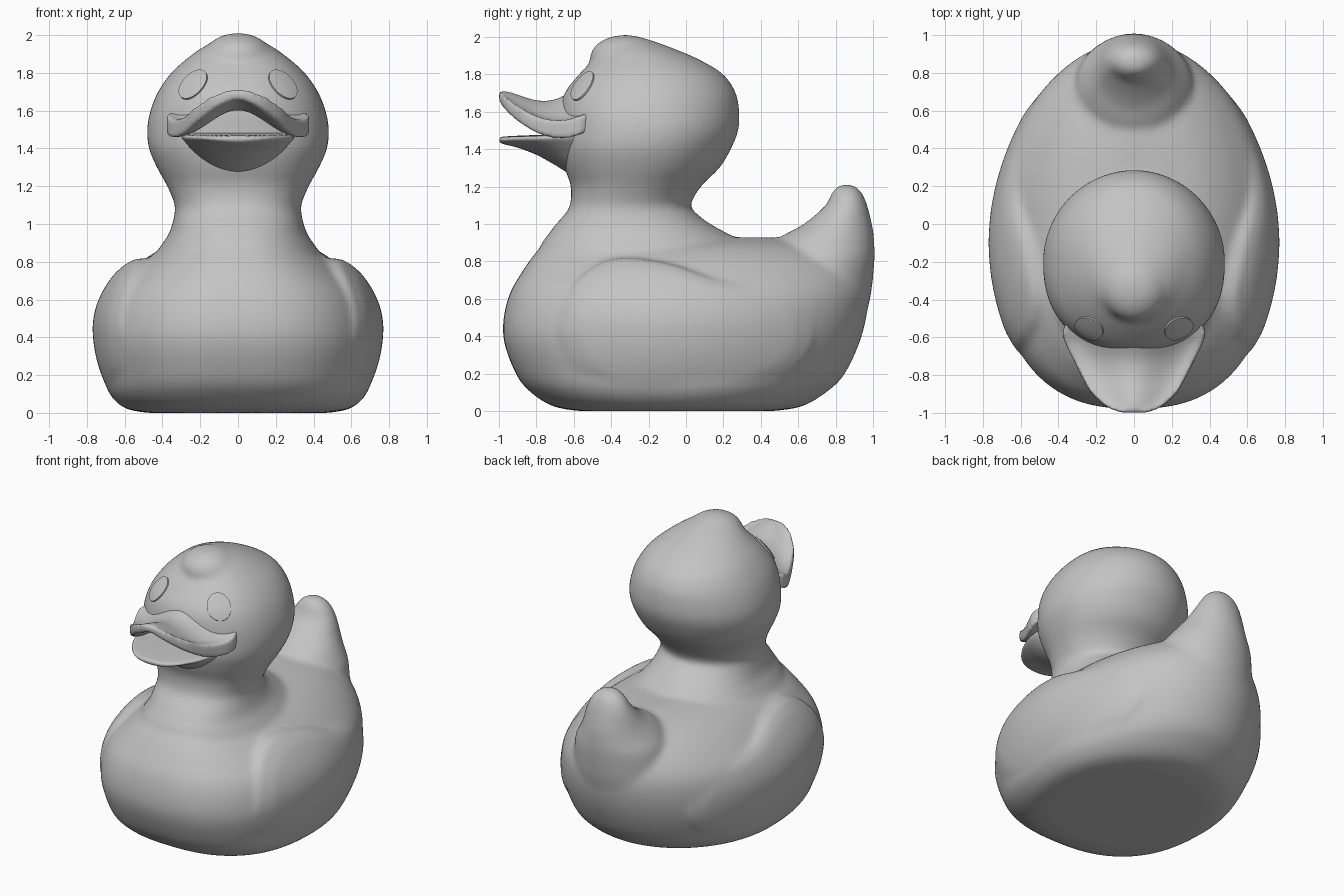
import bpy, bmesh, math
from mathutils import Vector, Matrix
from mathutils.bvhtree import BVHTree

if "Cube" in bpy.data.objects:
    bpy.data.objects.remove(bpy.data.objects["Cube"])

GREY = (0.55, 0.55, 0.55, 1)
grey = bpy.data.materials.new("plain grey")
grey.use_nodes = True
grey.diffuse_color = GREY
grey.node_tree.nodes["Principled BSDF"].inputs["Base Color"].default_value = GREY


def spline(rows, steps=6):
    """Smooth curve of tuples through the given rows."""
    rows = [Vector(r) for r in rows]
    out = []
    for i in range(len(rows) - 1):
        a, b = rows[max(i - 1, 0)], rows[i]
        c, d = rows[i + 1], rows[min(i + 2, len(rows) - 1)]
        for k in range(steps):
            t = k / steps
            out.append(0.5 * (2 * b + (c - a) * t + (2 * a - 5 * b + 4 * c - d) * t ** 2
                              + (3 * b - a - 3 * c + d) * t ** 3))
    return out + [rows[-1]]


def skin(bm, rings):
    """Closed skin over a stack of equal rings."""
    loops = [[bm.verts.new(p) for p in ring] for ring in rings]
    faces = [bm.faces.new(loops[0]), bm.faces.new(loops[-1])]
    for a, b in zip(loops, loops[1:]):
        for i in range(len(a)):
            j = (i + 1) % len(a)
            faces.append(bm.faces.new((a[i], a[j], b[j], b[i])))
    bmesh.ops.recalc_face_normals(bm, faces=faces)


def power(v, p):
    return math.copysign(abs(v) ** (2 / p), v)


ANGLES = [2 * math.pi * i / 64 for i in range(64)]


def upright(bm, rows, front, back):
    """Loft up z; rows hold height, front y, back y, half width."""
    rings = []
    for z, y0, y1, w in spline(rows):
        ring = []
        for a in ANGLES:
            s, p = math.sin(a), front if math.sin(a) < 0 else back
            ring.append((w * power(math.cos(a), p), (y0 + y1) / 2 + (y1 - y0) / 2 * power(s, p), z))
        rings.append(ring)
    skin(bm, rings)


def finish(bm, name):
    """Grey, smoothly shaded object from a bmesh."""
    mesh = bpy.data.meshes.new(name)
    bm.to_mesh(mesh)
    bm.free()
    mesh.materials.append(grey)
    mesh.shade_smooth()
    obj = bpy.data.objects.new(name, mesh)
    bpy.context.collection.objects.link(obj)
    return obj


def fuse(bm, name, voxel, rounds):
    """Merge overlapping lofts into one soft moulded skin."""
    obj = finish(bm, name)
    merge = obj.modifiers.new("merge", "REMESH")
    merge.mode, merge.voxel_size, merge.use_smooth_shade = "VOXEL", voxel, True
    soften = obj.modifiers.new("soften", "SMOOTH")
    soften.factor, soften.iterations = .5, rounds
    return obj


bm = bmesh.new()

# Torso
upright(bm, [(0, -.57, .47, .48), (.025, -.71, .62, .6), (.1, -.83, .75, .68), (.2, -.91, .85, .71),
             (.4, -.978, .94, .74), (.6, -.953, .975, .7), (.75, -.873, .94, .57),
             (.85, -.8, .82, .44), (.9, -.74, .68, .32), (.928, -.68, .48, .16)], 2.5, 1.95)

# Neck and head
upright(bm, [(.72, -.7, .3, .4), (.82, -.78, .34, .44), (.89, -.775, .32, .405), (.94, -.74, .24, .37),
             (1, -.695, .13, .348), (1.05, -.65, .065, .337), (1.1, -.62, .025, .334),
             (1.2, -.615, .08, .375), (1.3, -.65, .18, .43),
             (1.4, -.675, .24, .472), (1.5, -.675, .28, .482), (1.6, -.675, .285, .464),
             (1.7, -.65, .267, .424), (1.8, -.572, .2, .354), (1.88, -.495, .07, .265),
             (1.94, -.45, -.07, .18), (1.988, -.4, -.2, .08)], 2.3, 2)

# Tail
upright(bm, [(.4, .4, .93, .34), (.6, .4, .985, .34), (.8, .43, 1.008, .31), (.88, .45, 1.008, .27),
             (.94, .52, 1.005, .23), (1, .63, .995, .195), (1.1, .745, .97, .15), (1.17, .78, .94, .105),
             (1.212, .82, .895, .045)], 2, 2)

# Forehead tuft
bmesh.ops.create_uvsphere(bm, u_segments=32, v_segments=20, radius=1,
                          matrix=Matrix.Translation((0, -.325, 1.89)) @ Matrix.Diagonal((.18, .19, .122, 1)))

# Wings: padded panels on both flanks
outline = spline([(-.68, .42), (-.6, .67), (-.4, .81), (-.1, .79), (.2, .69), (.52, .645), (.64, .54),
                  (.68, .36), (.54, .2), (.2, .1), (-.3, .1), (-.57, .2), (-.68, .42)])[:-1]
for side in (1, -1):
    rings = [[(side * .3, y, z) for y, z in outline]]
    for i in range(20):
        shrink = 1 - i / 20
        drop = .018 * max(0, 1 - i / 3)
        ring = []
        for y, z in outline:
            y, z = y * shrink, .43 + (z - .43) * shrink
            bend = 1.4 if z > .45 else .75
            ring.append((side * (.77 - .4 * (y + .1) ** 2 - bend * (z - .45) ** 2 - drop), y, z))
        rings.append(ring)
    skin(bm, rings)

body = fuse(bm, "duck_body", .0135, 32)

# Upper bill: an arched sheet with a fat lip; rows hold y, half width, edge height, ridge height
bm = bmesh.new()
rings = []
for y, w, edge, ridge in spline([(-1, .06, 1.68, 1.683), (-.975, .13, 1.645, 1.684),
                                 (-.93, .19, 1.6, 1.674), (-.88, .235, 1.562, 1.657),
                                 (-.8, .28, 1.515, 1.634), (-.72, .32, 1.49, 1.634),
                                 (-.64, .36, 1.485, 1.665), (-.58, .377, 1.5, 1.705),
                                 (-.53, .36, 1.52, 1.73), (-.47, .29, 1.54, 1.73), (-.42, .2, 1.55, 1.7)]):
    under, over = [], []
    for i in range(25):
        u = i / 12 - 1
        z = edge + (ridge - edge) * math.cos(u * math.pi / 2) ** 2
        under.append((w * u, y, z - .028))
        over.append((w * u, y, z + .028 + .13 * w * u * u))
    rings.append(under + over[::-1])
skin(bm, rings)
fuse(bm, "upper_bill", .011, 12)

# Lower bill: thin rim over a full chin; rows hold y, top, bottom, half width
bm = bmesh.new()
rings = []
for y, top, low, w in spline([(-1, 1.466, 1.434, .06), (-.97, 1.468, 1.425, .14),
                              (-.9, 1.472, 1.408, .21), (-.8, 1.476, 1.37, .27),
                              (-.7, 1.48, 1.315, .3), (-.6, 1.485, 1.26, .3),
                              (-.45, 1.485, 1.25, .26)]):
    mid, ring = top - .016, []
    for a in ANGLES:
        s = math.sin(a)
        z = mid + .016 * math.sqrt(s) if s > 0 else mid - .012 * math.sqrt(-s) - (mid - low - .012) * s * s
        ring.append((w * math.cos(a), y, z))
    rings.append(ring)
skin(bm, rings)
fuse(bm, "lower_bill", .011, 8)

# Eyes: thin oval plates wrapped onto the face
tree = BVHTree.FromObject(body, bpy.context.evaluated_depsgraph_get())
for side, name in ((1, "left_eye"), (-1, "right_eye")):
    spot, normal, _, _ = tree.ray_cast(Vector((side * .24, -2, 1.74)), Vector((0, 1, 0)))
    up = Vector((-side * .3, 0, 1))
    up = (up - normal * up.dot(normal)).normalized()
    across = up.cross(normal)
    rings = []
    for scale, lift in ((1, 0), (1, .0095), (.75, .0095), (.5, .0095), (.25, .0095), (.05, .0095)):
        ring = []
        for a in ANGLES:
            p = spot + across * (.078 * scale * math.cos(a)) + up * (.097 * scale * math.sin(a))
            ring.append(tree.find_nearest(p)[0] + normal * lift)
        rings.append(ring)
    bm = bmesh.new()
    skin(bm, rings)
    finish(bm, name).data.set_sharp_from_angle(angle=.6)
